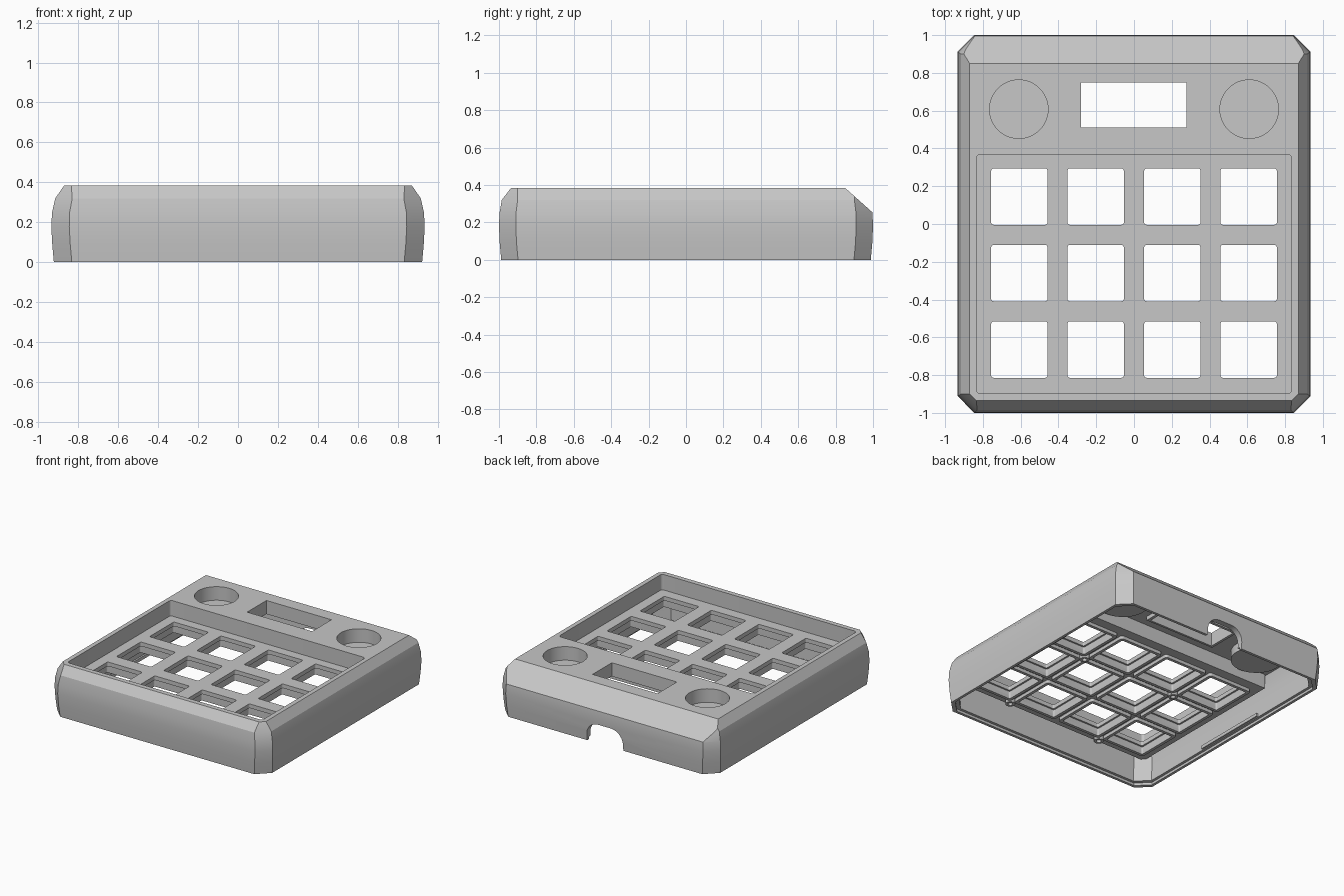
import bpy, bmesh
from math import radians
from mathutils import Vector

if "Cube" in bpy.data.objects:
    bpy.data.objects.remove(bpy.data.objects["Cube"])

GREY = (0.57, 0.57, 0.57, 1)
grey = bpy.data.materials.new("plain grey")
grey.use_nodes = True
grey.diffuse_color = GREY
grey.node_tree.nodes["Principled BSDF"].inputs["Base Color"].default_value = GREY


def finish(name, bm):
    bmesh.ops.recalc_face_normals(bm, faces=bm.faces)
    mesh = bpy.data.meshes.new(name)
    bm.to_mesh(mesh)
    bm.free()
    mesh.materials.append(grey)
    ob = bpy.data.objects.new(name, mesh)
    bpy.context.scene.collection.objects.link(ob)
    return ob


def box(name, x, y, z, radius=0, axis=2):
    """Box from (min, max) ranges, rounded on the edges along one axis."""
    bm = bmesh.new()
    bmesh.ops.create_cube(bm, size=1)
    for v in bm.verts:
        v.co = [r[0] if c < 0 else r[1] for c, r in zip(v.co, (x, y, z))]
    if radius:
        edges = [e for e in bm.edges
                 if abs((e.verts[0].co - e.verts[1].co).normalized()[axis]) > 0.9]
        bmesh.ops.bevel(bm, geom=edges, offset=radius, segments=6, profile=0.5, affect='EDGES')
    return finish(name, bm)


def square(name, x, y, half, z, radius=.012):
    return box(name, (x - half, x + half), (y - half, y + half), z, radius)


def cylinder(name, x, y, z, r, sides=48):
    bm = bmesh.new()
    bmesh.ops.create_cone(bm, cap_ends=True, segments=sides, radius1=r, radius2=r,
                          depth=z[1] - z[0])
    bmesh.ops.translate(bm, verts=bm.verts, vec=(x, y, sum(z) / 2))
    return finish(name, bm)


def boolean(target, operation, parts):
    for part in parts:
        mod = target.modifiers.new("cut", 'BOOLEAN')
        mod.operation, mod.solver, mod.object = operation, 'EXACT', part
        bpy.context.view_layer.objects.active = target
        bpy.ops.object.modifier_apply(modifier=mod.name)
        bpy.data.objects.remove(part)


# Bulging body section: height, half width, half depth, corner chamfer
RINGS = [(0, .922, .988, .09), (.09, .93, .996, .09), (.18, .935, 1, .09), (.25, .931, .997, .088),
         (.32, .915, .985, .085), (.385, .87, .935, .035)]


def case_block(name, inset=0, top=None, bottom=0):
    bm = bmesh.new()
    loops = []
    for z, hx, hy, c in RINGS:
        hx, hy = hx - inset, hy - inset
        pts = []
        for sx, sy in ((1, 1), (-1, 1), (-1, -1), (1, -1)):
            pair = [(sx * hx, sy * (hy - c)), (sx * (hx - c), sy * hy)]
            pts += pair if sx * sy > 0 else pair[::-1]
        loops.append([bm.verts.new((*p, z or bottom)) for p in pts])
    for a, b in zip(loops, loops[1:]):
        for i in range(len(a)):
            j = (i + 1) % len(a)
            bm.faces.new((a[i], a[j], b[j], b[i]))
    bm.faces.new(loops[0][::-1])
    bm.faces.new(loops[-1])
    # Sloped rear edge, and a flat ceiling for the hollow
    slope = Vector((0, .125, .14)).normalized()
    planes = [(Vector((0, .85, .385)) - slope * inset, slope)]
    if top:
        planes.append((Vector((0, 0, top)), Vector((0, 0, 1))))
    for co, no in planes:
        geom = bm.verts[:] + bm.edges[:] + bm.faces[:]
        bmesh.ops.bisect_plane(bm, geom=geom, plane_co=co, plane_no=no, clear_outer=True)
        bmesh.ops.holes_fill(bm, edges=[e for e in bm.edges if e.is_boundary], sides=0)
    return finish(name, bm)


KEYS = [(x, y) for x in (-.607, -.203, .203, .607) for y in (.145, -.26, -.665)]
ROOF_UNDER, TRAY_FLOOR, TRAY_UNDER, CLIP_EDGE = .31, .265, .2, .233

# Hollow body with a thinner lip around the open underside
case = case_block("case_shell")
boolean(case, 'DIFFERENCE', [case_block("hollow", .045, ROOF_UNDER, -.1),
                             case_block("lip", .025, .02, -.1)])

# Solid material hanging under the roof: tray, display frame, knob cups
boolean(case, 'UNION',
        [box("tray_block", (-.86, .86), (-.92, .405), (TRAY_UNDER, .36)),
         box("display_frame", (-.3, .3), (.495, .77), (.28, .36))]
        + [cylinder("cup", s * .61, .61, (.245, .36), .18) for s in (-1, 1)])

# Openings, with each key hole widened below its clip edge
openings = [box("tray_pocket", (-.835, .835), (-.897, .367), (TRAY_FLOOR, .6), .02),
            box("display_window", (-.28, .277), (.512, .748), (.1, .6)),
            box("cable_notch", (-.155, .155), (.88, 1.1), (-.15, .15), .1, axis=1)]
openings += [cylinder("knob_well", s * .61, .608, (.28, .6), .155) for s in (-1, 1)]
for x, y in KEYS:
    openings += [square("key_hole", x, y, .149, (.1, .3)),
                 square("key_undercut", x, y, .162, (.1, CLIP_EDGE))]
boolean(case, 'DIFFERENCE', openings)

# Raised collars under each key hole
for x, y in KEYS:
    collar = square("key_collar", x, y, .185, (.175, TRAY_UNDER + .003), .02)
    boolean(collar, 'DIFFERENCE', [square("hole", x, y, .162, (.1, CLIP_EDGE))])

# Screw bosses under the tray
for x in (-.405, .405):
    for y in (-.057, -.868):
        boss = cylinder("screw_boss", x, y, (.165, TRAY_UNDER + .003), .035, 24)
        boolean(boss, 'DIFFERENCE', [cylinder("bore", x, y, (.1, .195), .017, 24)])

# Snap ridges inside the side walls
for s in (-1, 1):
    box("snap_ridge", sorted((s * .87, s * .9)), (-.3, .3), (.025, .05))

# Soft shading over the bulging walls and round wells
bpy.ops.object.select_all(action='DESELECT')
case.select_set(True)
bpy.context.view_layer.objects.active = case
bpy.ops.object.shade_smooth_by_angle(angle=radians(20))
